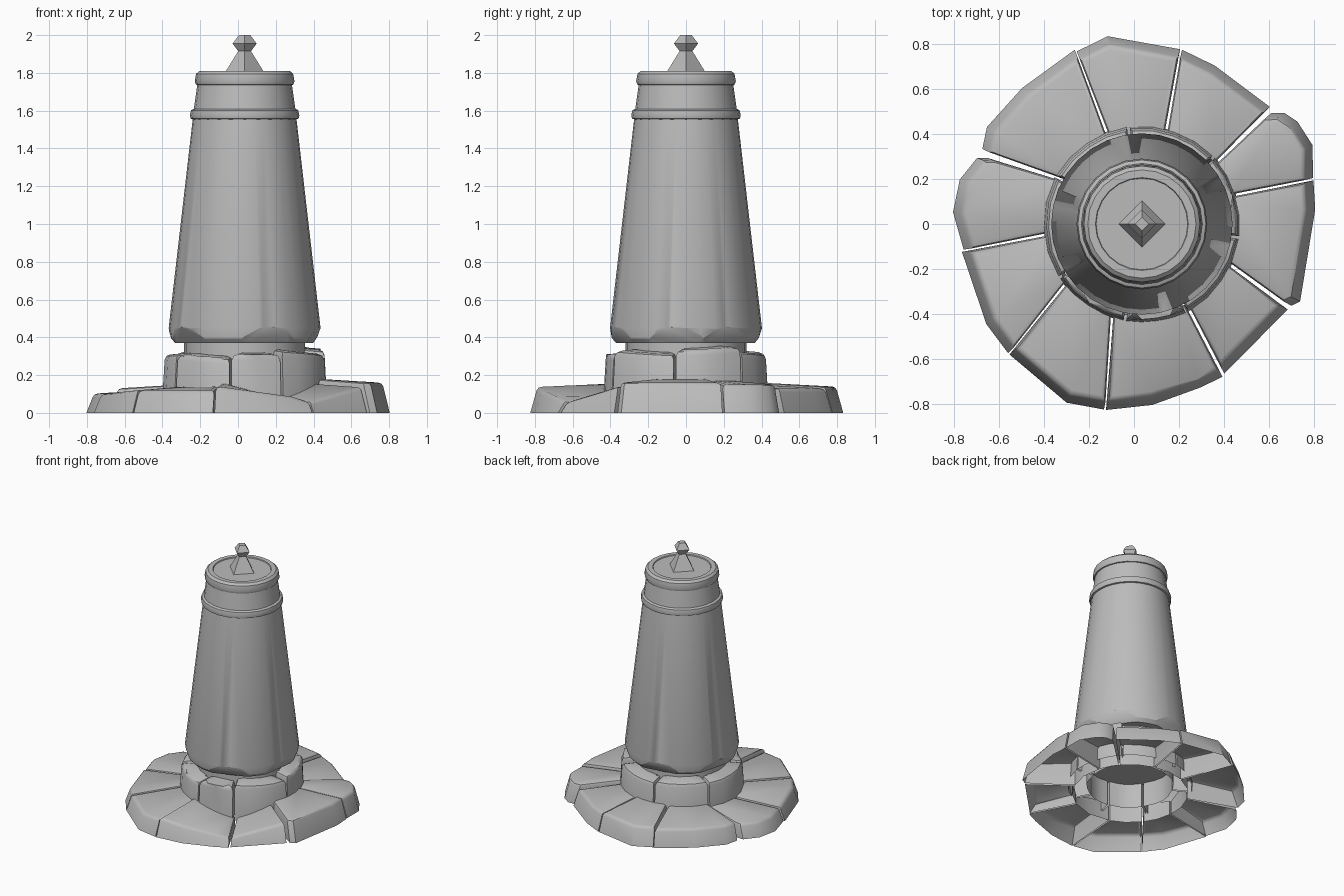
import bpy, bmesh
from math import sin, cos, radians, tau
from mathutils import Vector

cube = bpy.data.objects.get("Cube")
if cube:
    bpy.data.objects.remove(cube, do_unlink=True)

GREY = (0.5, 0.5, 0.5, 1)
stone_grey = bpy.data.materials.new("stone grey")
stone_grey.use_nodes = True
stone_grey.diffuse_color = GREY
stone_grey.node_tree.nodes["Principled BSDF"].inputs["Base Color"].default_value = GREY

AXIS = Vector((0.035, 0))  # the pillar stands slightly off the middle of the paving


def finish(name, bm, angle=35):
    bmesh.ops.recalc_face_normals(bm, faces=bm.faces)
    mesh = bpy.data.meshes.new(name)
    bm.to_mesh(mesh)
    bm.free()
    mesh.materials.append(stone_grey)
    if angle:
        mesh.shade_smooth()
        mesh.set_sharp_from_angle(angle=radians(angle))
    obj = bpy.data.objects.new(name, mesh)
    bpy.context.collection.objects.link(obj)
    return obj


def lathe(profile, sides):
    """Closed solid of revolution about the pillar axis."""
    bm = bmesh.new()
    rings = [[bm.verts.new((AXIS.x + r * cos(tau * i / sides),
                            AXIS.y + r * sin(tau * i / sides), z))
              for i in range(sides)] for r, z in profile]
    for low, high in zip(rings, rings[1:]):
        for i in range(sides):
            j = (i + 1) % sides
            bm.faces.new((low[i], low[j], high[j], high[i]))
    bm.faces.new(rings[0][::-1])
    bm.faces.new(rings[-1])
    return bm


def polar(radius, degrees):
    a = radians(degrees)
    return AXIS + radius * Vector((cos(a), sin(a)))


def stone(name, outer, inner, base, z_start, z_end, lean, rise, bevel):
    """Hollow wedge stone, open below, with softened upper edges."""
    bm = bmesh.new()
    middle = sum(outer + inner, Vector((0, 0))) / len(outer + inner)
    bottom, top = [], []
    for line, back in ((outer, False), (inner, True)):
        for k, p in enumerate(line):
            t = k / (len(line) - 1)
            z = z_start + (z_end - z_start) * (1 - t if back else t)
            p = p + (middle - p).normalized() * 0.008
            q = p if back else p - (p - AXIS).normalized() * lean
            bottom.append(bm.verts.new((*p, base)))
            top.append(bm.verts.new((*q, z + (rise if back else 0))))
    n = len(top)
    for i in range(n):
        j = (i + 1) % n
        bm.faces.new((bottom[i], bottom[j], top[j], top[i]))
    bm.faces.new(top)
    edges = [e for e in bm.edges if e.verts[0] in top and e.verts[1] in top]
    bmesh.ops.bevel(bm, geom=edges, offset=bevel, segments=2, profile=0.5,
                    affect='EDGES', clamp_overlap=True)
    finish(name, bm)


# Paving: start height, end height, outer corners (hundredths), going clockwise
paving = [
    (14, 14, [(-26, 77), (-12, 84), (21, 78)]),
    (13, 13, [(21, 78), (36, 71), (61, 52)]),
    (15, 15, [(61, 50), (67, 50), (73, 46), (80, 35), (80, 20)]),
    (16, 16, [(80, 20), (81, 7), (74, -35), (70, -37)]),
    (14, 6, [(69, -38), (40, -67)]),
    (6, 14, [(40, -68), (30, -73), (8, -81), (-13, -83)]),
    (12, 12, [(-13, -83), (-30, -80), (-56, -58)]),
    (12, 10, [(-56, -58), (-66, -45), (-77, -12)]),
    (10, 11, [(-76, -12), (-81, 5), (-78, 20), (-70, 30), (-65, 30)]),
    (13, 13, [(-68, 33), (-66, 43), (-50, 61), (-26, 78)]),
]
joint_angles = [111, 75, 39, 18, -24, -61, -109, -143, -174, -209, -249]
for i, (z0, z1, corners) in enumerate(paving):
    a, b = joint_angles[i], joint_angles[i + 1]
    outer = [Vector(c) / 100 for c in corners]
    inner = [polar(0.4, b + (a - b) * t) for t in (0, 0.5, 1)]
    stone(f"paving_stone_{i + 1}", outer, inner, 0, z0 / 100, z1 / 100, 0.04, 0.02, 0.02)

# Raised ring of stones round the pillar foot
ring_angles = [98, 43, -8, -63, -100, -147, -209, -262]
ring_tops = [(31, 32), (35, 33), (31, 33), (31, 31), (29, 31), (31, 31), (32, 32)]
for i, (z0, z1) in enumerate(ring_tops):
    a, b = ring_angles[i], ring_angles[i + 1]
    steps = [k / 4 for k in range(5)]
    outer = [polar(0.445, a + (b - a) * t) for t in steps]
    inner = [polar(0.3, b + (a - b) * t) for t in steps]
    stone(f"ring_stone_{i + 1}", outer, inner, 0.06, z0 / 100, z1 / 100, 0.015, 0.01, 0.03)

# Pillar: neck, chipped tapering body, mouldings and cap
finish("pillar_neck", lathe([(0.32, 0.25), (0.32, 0.38)], 24))

body = lathe([(0.37, 0.37), (0.393, 0.395), (0.402, 0.45), (0.273, 1.57)], 32)
for degrees in (-70, -8, 35, 100, 165, 215):
    out = polar(1, degrees) - AXIS
    normal = Vector((out.x * 0.85, out.y * 0.85, -0.53))
    point = Vector((AXIS.x, AXIS.y, 0)) + Vector((out.x * 0.388, out.y * 0.388, 0.433))
    cut = bmesh.ops.bisect_plane(body, geom=body.verts[:] + body.edges[:] + body.faces[:],
                                 plane_co=point, plane_no=normal, clear_outer=True)
    rim = [e for e in cut["geom_cut"] if isinstance(e, bmesh.types.BMEdge)]
    bmesh.ops.holes_fill(body, edges=rim, sides=0)
finish("pillar_body", body, 25)

finish("pillar_band", lathe([(0.27, 1.553), (0.286, 1.558), (0.29, 1.575),
                             (0.284, 1.602), (0.27, 1.61)], 24))
finish("pillar_collar", lathe([(0.27, 1.6), (0.25, 1.74)], 24))
finish("pillar_cap", lathe([(0.24, 1.733), (0.258, 1.738), (0.264, 1.755), (0.257, 1.795),
                            (0.24, 1.81), (0.206, 1.81), (0.203, 1.803)], 24))

# Four-sided finial with a faceted tip
finish("finial", lathe([(0.105, 1.8), (0.034, 1.915), (0.064, 1.955), (0.03, 2.0)], 4), 0)
